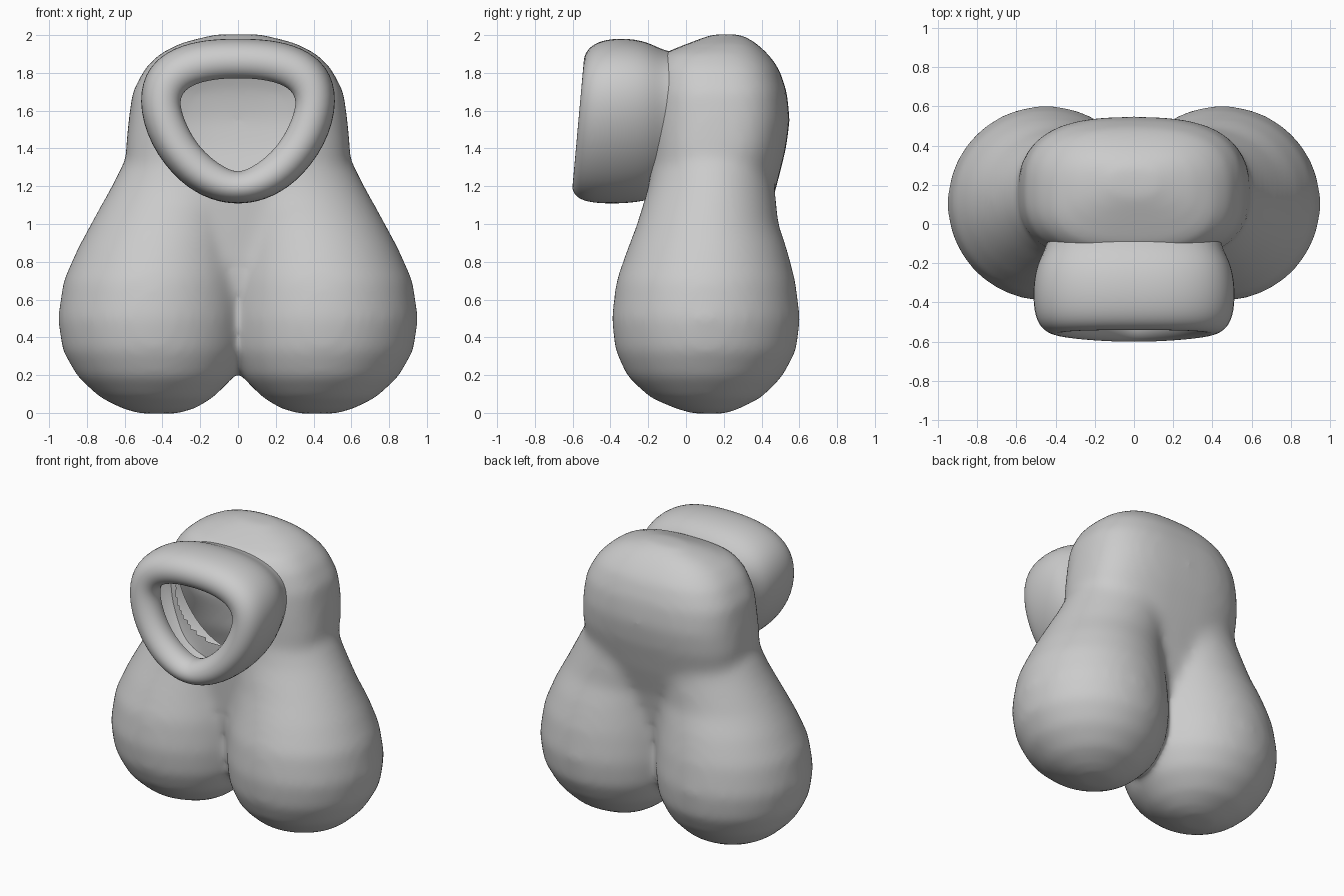
import bpy, bmesh, math

if "Cube" in bpy.data.objects:
    bpy.data.objects.remove(bpy.data.objects["Cube"])


def loft(bm, rings, cap=True):
    """Skin a list of closed rings (equal point counts)."""
    vs = [[bm.verts.new(p) for p in r] for r in rings]
    n = len(rings[0])
    for a, b in zip(vs, vs[1:]):
        for i in range(n):
            j = (i + 1) % n
            bm.faces.new((a[i], a[j], b[j], b[i]))
    if cap:
        bm.faces.new(vs[0][::-1])
        bm.faces.new(vs[-1])


def oval(z, cx, rx, y0, y1, e=2.0, n=40):
    """Horizontal superellipse ring."""
    pts = []
    for i in range(n):
        a = 2 * math.pi * i / n
        c, s = math.cos(a), math.sin(a)
        x = math.copysign(abs(c) ** (2 / e), c) * rx
        y = math.copysign(abs(s) ** (2 / e), s) * (y1 - y0) / 2
        pts.append((cx + x, (y0 + y1) / 2 + y, z))
    return pts


def finish(bm, name):
    bmesh.ops.recalc_face_normals(bm, faces=bm.faces[:])
    me = bpy.data.meshes.new(name)
    bm.to_mesh(me)
    bm.free()
    ob = bpy.data.objects.new(name, me)
    bpy.context.collection.objects.link(ob)
    bpy.context.view_layer.objects.active = ob
    return ob


# Body: two pear-shaped lobes and a torso, fused and smoothed
lobe = [(-0.005, 0.42, 0.10, 0.04, 0.21), (0.02, 0.42, 0.19, -0.05, 0.28),
        (0.08, 0.43, 0.30, -0.19, 0.40), (0.19, 0.435, 0.415, -0.31, 0.51),
        (0.33, 0.445, 0.485, -0.375, 0.585), (0.5, 0.45, 0.505, -0.395, 0.605),
        (0.7, 0.44, 0.485, -0.37, 0.58), (0.87, 0.41, 0.44, -0.31, 0.535),
        (1.0, 0.37, 0.41, -0.26, 0.49), (1.2, 0.28, 0.39, -0.20, 0.47),
        (1.4, 0.20, 0.37, -0.17, 0.46), (1.6, 0.15, 0.30, -0.1, 0.4)]
torso = [(0.24, 0.08, 0.02, 0.20), (0.4, 0.16, -0.08, 0.28),
         (0.7, 0.30, -0.17, 0.36), (1.0, 0.48, -0.19, 0.42),
         (1.2, 0.58, -0.20, 0.48), (1.4, 0.595, -0.20, 0.53),
         (1.55, 0.58, -0.20, 0.55), (1.7, 0.56, -0.19, 0.535),
         (1.83, 0.49, -0.17, 0.49), (1.905, 0.41, -0.12, 0.43),
         (1.96, 0.30, 0.02, 0.37), (2.005, 0.12, 0.14, 0.29)]
bm = bmesh.new()
for side in (-1, 1):
    loft(bm, [oval(z, side * cx, rx, y0, y1) for z, cx, rx, y0, y1 in lobe])
loft(bm, [oval(z, 0, rx, y0, y1, 2.7) for z, rx, y0, y1 in torso])
body = finish(bm, "body")
rm = body.modifiers.new("fuse", 'REMESH')
rm.mode = 'VOXEL'
rm.voxel_size = 0.025
sm = body.modifiers.new("soften", 'SMOOTH')
sm.factor = 0.5
sm.iterations = 22
for m in ("fuse", "soften"):
    bpy.ops.object.modifier_apply(modifier=m)

# Hollow shell: drop internal faces, open the front behind the collar
bm = bmesh.new()
bm.from_mesh(body.data)
hole = []
for f in bm.faces:
    c = f.calc_center_median()
    if c.y < 0 and (c.x / 0.38) ** 2 + ((c.z - 1.56) / 0.30) ** 2 < 1:
        hole.append(f)
bmesh.ops.delete(bm, geom=hole, context='FACES')
bm.to_mesh(body.data)
bm.free()

# Collar: rounded-triangle tube with a rolled lip
outer = [(0, 1.985), (0.17, 1.98), (0.34, 1.94), (0.48, 1.84), (0.535, 1.66),
         (0.475, 1.42), (0.31, 1.21), (0.14, 1.12), (0, 1.10)]
inner = [(0, 1.77), (0.12, 1.765), (0.25, 1.735), (0.31, 1.67), (0.295, 1.58),
         (0.235, 1.45), (0.15, 1.355), (0.06, 1.295), (0, 1.275)]
steps = [(-0.05, 0.36), (-0.13, 0.28), (-0.20, 0.10), (-0.32, 0.0),
         (-0.46, 0.02), (-0.54, 0.17), (-0.575, 0.45), (-0.565, 0.75),
         (-0.52, 0.97), (-0.46, 1.0), (-0.42, 0.93)]
rings = []
for y, t in steps:
    half = [(a[0] + (b[0] - a[0]) * t, a[1] + (b[1] - a[1]) * t)
            for a, b in zip(outer, inner)]
    full = half + [(-x, z) for x, z in half[-2:0:-1]]
    lean = 0.09 * min(1, max(0, (-y - 0.2) / 0.25))
    rings.append([(x, y + lean * (z - 1.55), z) for x, z in full])
bm = bmesh.new()
loft(bm, rings, cap=False)
collar = finish(bm, "collar")
collar.modifiers.new("round", 'SUBSURF').levels = 2
collar.modifiers["round"].render_levels = 2

for ob in (body, collar):
    for p in ob.data.polygons:
        p.use_smooth = True
